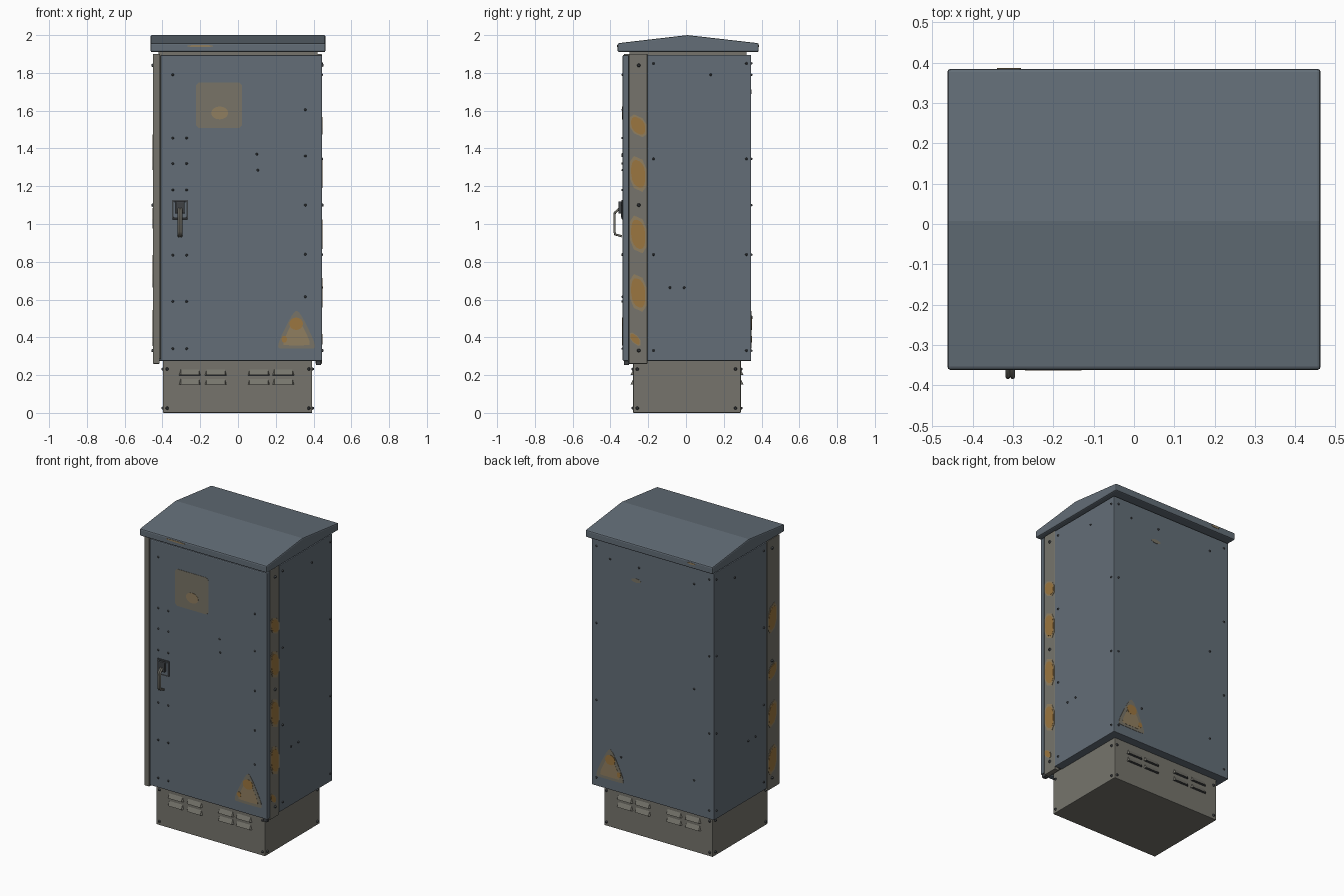
import bpy, bmesh, math
from mathutils import Matrix, Vector

if "Cube" in bpy.data.objects:
    bpy.data.objects.remove(bpy.data.objects["Cube"])


def material(name, rgb):
    m = bpy.data.materials.new(name)
    m.use_nodes = True
    m.diffuse_color = (*rgb, 1)
    m.node_tree.nodes["Principled BSDF"].inputs["Base Color"].default_value = (*rgb, 1)
    return m


BLUE = material("blue grey paint", (0.125, 0.155, 0.185))
GREY = material("warm grey metal", (0.18, 0.175, 0.15))
DARK = material("dark metal", (0.05, 0.055, 0.06))
FADED = material("faded label", (0.19, 0.175, 0.135))
TAN = material("worn tan", (0.28, 0.21, 0.115))
RUST = material("rust orange", (0.33, 0.18, 0.05))


def finish(name, bm, *mats, bevel=0):
    bmesh.ops.recalc_face_normals(bm, faces=bm.faces)
    me = bpy.data.meshes.new(name)
    bm.to_mesh(me)
    bm.free()
    ob = bpy.data.objects.new(name, me)
    bpy.context.collection.objects.link(ob)
    for m in mats:
        me.materials.append(m)
    if bevel:
        mod = ob.modifiers.new("soft edges", "BEVEL")
        mod.width, mod.segments = bevel, 2
    return ob


def box(name, x, y, z, mat, bevel=0.004):
    bm = bmesh.new()
    size = [b - a for a, b in (x, y, z)]
    mid = [(a + b) / 2 for a, b in (x, y, z)]
    bmesh.ops.create_cube(bm, size=1, matrix=Matrix.Translation(mid) @ Matrix.Diagonal((*size, 1)))
    return finish(name, bm, mat, bevel=bevel)


def extrude(bm, points, vec):
    face = bm.faces.new([bm.verts.new(p) for p in points])
    new = bmesh.ops.extrude_face_region(bm, geom=[face])["geom"]
    bmesh.ops.translate(bm, vec=vec, verts=[g for g in new if isinstance(g, bmesh.types.BMVert)])


# Each side maps (across, up, out) to space, given the depth of its surface
def on_side(side, depth, u, v, out=0):
    return {"front": Vector((u, -depth - out, v)), "back": Vector((u, depth + out, v)),
            "right": Vector((-depth - out, u, v)), "left": Vector((depth + out, u, v))}[side]


def rounded(points, steps=2):
    for _ in range(steps):
        cut = []
        for (ax, ay), (bx, by) in zip(points, points[1:] + points[:1]):
            cut += [(ax * 0.75 + bx * 0.25, ay * 0.75 + by * 0.25),
                    (ax * 0.25 + bx * 0.75, ay * 0.25 + by * 0.75)]
        points = cut
    return points


def scaled(points, k):
    cx = sum(p[0] for p in points) / len(points)
    cy = sum(p[1] for p in points) / len(points)
    return [(cx + (x - cx) * k, cy + (y - cy) * k) for x, y in points]


def plate(name, side, depth, points, mat, thick=0.002):
    bm = bmesh.new()
    base = on_side(side, depth, 0, 0)
    extrude(bm, [on_side(side, depth, u, v) for u, v in points], on_side(side, depth, 0, 0, thick) - base)
    return finish(name, bm, mat)


def screws(name, side, depth, spots, r=0.007):
    bm = bmesh.new()
    normal = on_side(side, 0, 0, 0, 1)
    turn = normal.to_track_quat("Z", "Y").to_matrix().to_4x4()
    for u, v in spots:
        bmesh.ops.create_cone(bm, cap_ends=True, segments=10, radius1=r, radius2=r * 0.55, depth=r,
                              matrix=Matrix.Translation(on_side(side, depth, u, v, r * 0.4)) @ turn)
    return finish(name, bm, DARK)


def ellipse(u, v, a, b):
    return [(u + a * math.cos(t * math.tau / 16), v + b * math.sin(t * math.tau / 16)) for t in range(16)]


# Cabinet shell, door, posts and plinth
box("cabinet_body", (-0.445, 0.445), (-0.205, 0.345), (0.275, 1.895), BLUE)
box("inner_frame", (-0.42, 0.42), (-0.3, 0.32), (0.285, 1.915), GREY, 0)
box("door", (-0.41, 0.446), (-0.335, -0.302), (0.275, 1.895), BLUE, 0.006)
box("right_post", (-0.45, -0.416), (-0.328, -0.205), (0.26, 1.9), GREY, 0.003)
box("left_post", (0.41, 0.444), (-0.3, -0.205), (0.26, 1.9), GREY, 0.003)
box("plinth", (-0.397, 0.393), (-0.28, 0.29), (0, 0.28), GREY)
box("door_hinge_foot", (0.412, 0.44), (-0.328, -0.302), (0.253, 0.276), DARK, 0.003)

# Gabled roof with a rounded rim
bm = bmesh.new()
gable = [(-0.362, 1.91), (0.385, 1.91), (0.385, 1.957), (0.008, 2.0), (-0.362, 1.957)]
extrude(bm, [(-0.463, y, z) for y, z in gable], (0.926, 0, 0))
finish("roof", bm, BLUE, bevel=0.008)

# Louvres with dark openings underneath
for side, depth in (("front", 0.28), ("back", 0.29)):
    bm = bmesh.new()
    for u in (-0.255, -0.118, 0.11, 0.24):
        for v in (0.165, 0.215):
            outer, inner = [], []
            for s in (-1, 1):
                outer.append(bm.verts.new(on_side(side, depth, u + s * 0.048, v - 0.014, 0.014)))
                inner.append((bm.verts.new(on_side(side, depth, u + s * 0.048, v + 0.016, -0.001)),
                              bm.verts.new(on_side(side, depth, u + s * 0.058, v - 0.016, -0.001))))
            (t0, b0), (t1, b1) = inner
            bm.faces.new((t0, t1, outer[1], outer[0]))
            bm.faces.new((t0, outer[0], b0))
            bm.faces.new((t1, b1, outer[1]))
            bm.faces.new((t0, b0, b1, t1))
            bm.faces.new((b0, outer[0], outer[1], b1)).material_index = 1
    finish(side + "_louvres", bm, GREY, DARK)

# Door handle: mounting plate, lock boss and bent lever
hx = -0.307
box("handle_plate", (hx - 0.043, hx + 0.043), (-0.341, -0.334), (1.025, 1.128), DARK, 0.003)
box("handle_inset", (hx - 0.034, hx + 0.034), (-0.344, -0.338), (1.035, 1.118), BLUE, 0.002)
box("handle_boss", (hx - 0.024, hx + 0.024), (-0.358, -0.34), (1.055, 1.12), DARK, 0.005)
curve = bpy.data.curves.new("handle_lever", "CURVE")
curve.dimensions = "3D"
curve.bevel_depth, curve.bevel_resolution, curve.use_fill_caps = 0.006, 2, True
path = [(-0.345, 1.09), (-0.36, 1.075), (-0.377, 1.06), (-0.379, 1.04), (-0.379, 0.96), (-0.375, 0.945), (-0.34, 0.935)]
for dx in (-0.006, 0.006):
    spline = curve.splines.new("POLY")
    spline.points.add(len(path) - 1)
    for p, (y, z) in zip(spline.points, path):
        p.co = (hx + dx, y, z, 1)
curve.materials.append(GREY)
bpy.context.collection.objects.link(bpy.data.objects.new("handle_lever", curve))

# Worn square label on the door
square = [(-0.222, 1.508), (0.02, 1.508), (0.02, 1.75), (-0.222, 1.75)]
chamfered = []
for i, (x, y) in enumerate(square):
    for j in (i - 1, (i + 1) % 4):
        px, py = square[j]
        chamfered.append((x + (px - x) * 0.06, y + (py - y) * 0.06))
plate("square_label", "front", 0.335, chamfered, FADED)
plate("square_label_wear", "front", 0.335, ellipse(-0.097, 1.588, 0.045, 0.034), TAN, 0.003)

# Worn warning triangles on the door and the back
for side, depth in (("front", 0.335), ("back", 0.345)):
    tri = rounded([(0.21, 0.345), (0.225, 0.34), (0.395, 0.34), (0.41, 0.345),
                   (0.4, 0.39), (0.325, 0.54), (0.295, 0.54), (0.22, 0.39)])
    plate(side + "_triangle", side, depth, tri, FADED)
    plate(side + "_triangle_face", side, depth, scaled(tri, 0.72), TAN, 0.003)
    plate(side + "_triangle_rust", side, depth, ellipse(0.308, 0.472, 0.036, 0.033), RUST, 0.004)
    plate(side + "_triangle_spot", side, depth, ellipse(0.245, 0.39, 0.014, 0.018), RUST, 0.004)

# Slanted worn stripes on both posts
stripes = {"left": (0.444, [(1.52, 0.05), (1.265, 0.085), (0.945, 0.09), (0.635, 0.09), (0.39, 0.025)]),
           "right": (0.45, [(1.38, 0.085), (1.03, 0.045), (0.75, 0.075), (0.45, 0.085)])}
for side, (depth, bands) in stripes.items():
    for n, (z, h) in enumerate(bands):
        back = -0.208 if h > 0.03 else -0.24
        shape = [(-0.298, z - h + 0.02), (back, z - h - 0.02), (back, z + h - 0.02), (-0.298, z + h + 0.02)]
        outline = rounded(scaled(shape, 1.0), 1)
        plate(f"{side}_stripe_{n}", side, depth, outline, TAN)
        plate(f"{side}_stripe_rust_{n}", side, depth, rounded(scaled(outline, 0.82), 1), RUST, 0.003)

# Small scuffs on the roof rim and the back panel
plate("roof_scuff_front", "front", 0.362, ellipse(-0.2, 1.942, 0.07, 0.006), TAN)
plate("roof_scuff_back", "back", 0.385, ellipse(-0.31, 1.942, 0.03, 0.006), TAN)
plate("back_scuff", "back", 0.345, ellipse(0.12, 1.7, 0.035, 0.013), FADED)

# Screws on every panel
door_spots = [(u, v) for u in (-0.345, -0.272) for v in (1.455, 1.32, 1.18, 0.835, 0.59, 0.34)]
door_spots += [(0.357, v) for v in (1.605, 1.36, 1.1, 0.84, 0.615)]
door_spots += [(-0.345, 1.79), (0.1, 1.37), (0.105, 1.285)]
screws("door_screws", "front", 0.335, door_spots)
rows = (1.85, 1.345, 0.838, 0.33)
for side in ("left", "right"):
    screws(side + "_panel_screws", side, 0.445,
           [(u, v) for u in (-0.172, 0.32) for v in rows] + [(0.13, 1.79), (-0.085, 0.663), (-0.01, 0.663)])
screws("back_screws", "back", 0.345, [(u, v) for u in (-0.41, 0.41) for v in rows]
       + [(0.31, 1.79), (0.1, 1.79), (-0.3, 1.79), (-0.3, 1.1), (-0.3, 0.5), (0.23, 0.51)])
for side, depth in (("left", 0.444), ("right", 0.45)):
    screws(side + "_post_screws", side, depth, [(-0.25, v) for v in (1.84, 1.1, 0.33)], 0.01)
for side, depth, us in (("front", 0.28, (-0.375, 0.375)), ("back", 0.29, (-0.375, 0.375)),
                        ("left", 0.393, (-0.258, 0.262)), ("right", 0.397, (-0.258, 0.262))):
    screws(side + "_plinth_screws", side, depth, [(u, v) for u in us for v in (0.025, 0.232)], 0.009)
